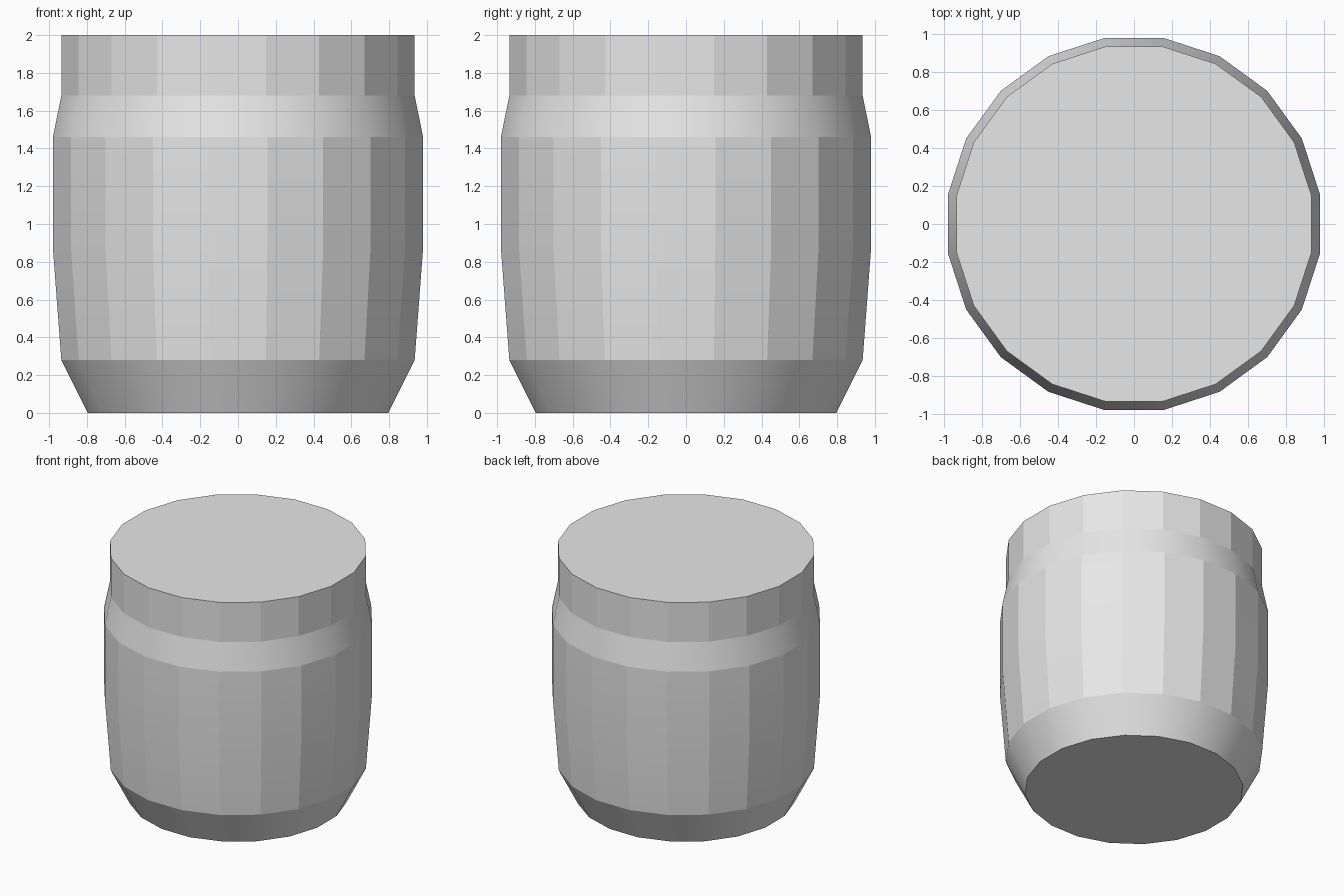
import bpy
import bmesh
from math import cos, sin, pi

if "Cube" in bpy.data.objects:
    bpy.data.objects.remove(bpy.data.objects["Cube"], do_unlink=True)

SIDES = 20
# Barrel profile from the base up: (corner radius, height)
PROFILE = [(0.805, 0), (0.947, 0.28), (0.992, 0.87),
           (0.992, 1.46), (0.947, 1.68), (0.947, 2)]
SMOOTH_BANDS = {0, 3}   # bevelled bands shade smoothly all the way round
SOFT_RING = 2           # the bulge ring has no crease

# Plain grey surface
grey = bpy.data.materials.new("light grey")
grey.use_nodes = True
colour = (0.8, 0.8, 0.8, 1)
grey.diffuse_color = colour
grey.node_tree.nodes["Principled BSDF"].inputs["Base Color"].default_value = colour

# Rings of the body, with flat sides facing the axes
bm = bmesh.new()
rings = []
for radius, z in PROFILE:
    angles = [2 * pi * (i + 0.5) / SIDES for i in range(SIDES)]
    rings.append([bm.verts.new((radius * cos(a), radius * sin(a), z)) for a in angles])

# Staves and bands between the rings
for low, high in zip(rings, rings[1:]):
    for i in range(SIDES):
        j = (i + 1) % SIDES
        bm.faces.new((low[i], low[j], high[j], high[i]))

# Flat base and top
bm.faces.new(rings[0][::-1])
bm.faces.new(rings[-1])

for face in bm.faces:
    face.smooth = True

# Creases: every ring except the bulge, and the uprights outside the bands
for k, ring in enumerate(rings):
    for i in range(SIDES):
        around = bm.edges.get((ring[i], ring[(i + 1) % SIDES]))
        around.smooth = k == SOFT_RING
        if k + 1 < len(rings):
            upright = bm.edges.get((ring[i], rings[k + 1][i]))
            upright.smooth = k in SMOOTH_BANDS

mesh = bpy.data.meshes.new("barrel_body")
bm.to_mesh(mesh)
bm.free()
mesh.materials.append(grey)
body = bpy.data.objects.new("barrel_body", mesh)
bpy.context.collection.objects.link(body)
